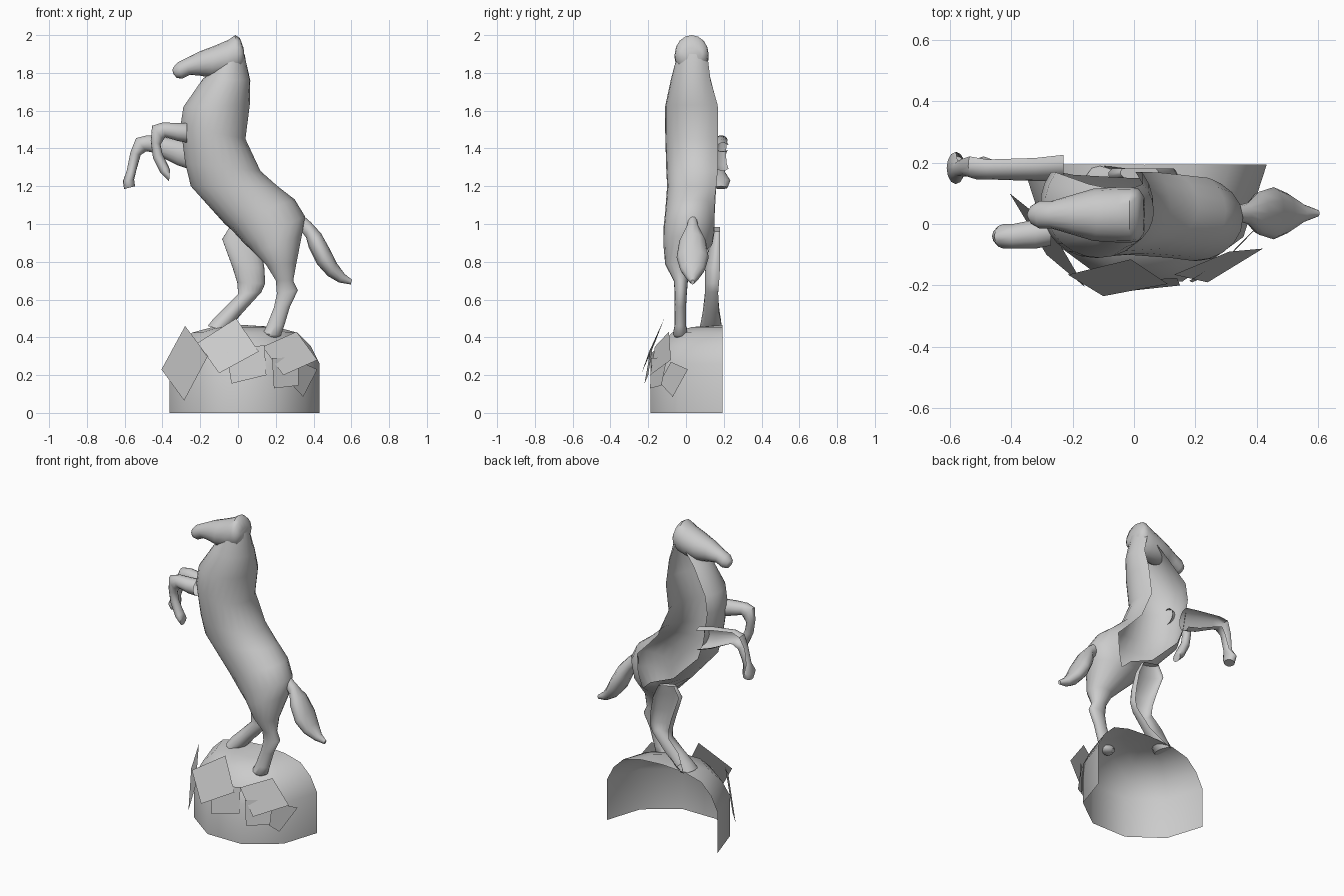
import bpy, bmesh, math


def make_object(name, bm, smooth=True):
    mesh = bpy.data.meshes.new(name)
    bm.to_mesh(mesh)
    bm.free()
    ob = bpy.data.objects.new(name, mesh)
    bpy.context.collection.objects.link(ob)
    if smooth:
        bpy.ops.object.select_all(action='DESELECT')
        ob.select_set(True)
        bpy.context.view_layer.objects.active = ob
        bpy.ops.object.shade_smooth_by_angle(angle=math.radians(50))
    return ob


def loft(name, rows, n=16, caps=(True, True), wrap=math.pi / 2):
    """Rows: edge 1 (x, z), edge 2 (x, z), y min, y max, optional wrap angle.
    A wrap below 90 degrees leaves the section open towards +y."""
    bm = bmesh.new()
    rings = []
    for x1, z1, x2, z2, y0, y1, *own_wrap in rows:
        g = own_wrap[0] if own_wrap else wrap
        d = (y1 - y0) / (1 + math.sin(g))
        ring = []
        for i in range(n + 1):
            a = -g + (math.pi + 2 * g) * i / n
            c = math.cos(a)
            ring.append(bm.verts.new(((x1 + x2) / 2 + (x1 - x2) / 2 * c,
                                      y0 + d - d * math.sin(a),
                                      (z1 + z2) / 2 + (z1 - z2) / 2 * c)))
        rings.append(ring)
    for r, s in zip(rings, rings[1:]):
        for i in range(n):
            bm.faces.new((r[i], r[i + 1], s[i + 1], s[i]))
    for ring, cap in ((rings[0], caps[0]), (rings[-1], caps[1])):
        if cap:
            bm.faces.new(ring)
    bmesh.ops.remove_doubles(bm, verts=bm.verts, dist=0.0005)
    bmesh.ops.recalc_face_normals(bm, faces=bm.faces)
    return make_object(name, bm)


# Neck, trunk and near hind leg: a shell left open along its back (+y) side
loft("body", [
    (0.035, 1.90, -0.12, 1.82, -0.055, 0.115, 1.1),
    (0.065, 1.76, -0.185, 1.77, -0.08, 0.13, 0.8),
    (0.063, 1.63, -0.29, 1.62, -0.11, 0.168, 0.65),
    (0.04, 1.45, -0.305, 1.52, -0.11, 0.17, 0.65),
    (0.12, 1.28, -0.28, 1.32, -0.105, 0.168, 0.65),
    (0.21, 1.20, -0.25, 1.20, -0.10, 0.16, 0.7),
    (0.30, 1.13, -0.07, 1.00, -0.11, 0.15, 0.8),
    (0.355, 1.04, 0.03, 0.90, -0.12, 0.15, 1.3),
    (0.34, 0.94, 0.08, 0.85, -0.12, 0.14),
    (0.31, 0.79, 0.15, 0.78, -0.11, 0.03),
    (0.293, 0.70, 0.20, 0.70, -0.065, 0.01),
    (0.318, 0.65, 0.205, 0.63, -0.06, 0.005),
    (0.275, 0.56, 0.19, 0.56, -0.06, 0.0),
    (0.245, 0.46, 0.155, 0.47, -0.06, 0.0),
    (0.228, 0.41, 0.13, 0.42, -0.07, 0.01),
    (0.20, 0.395, 0.145, 0.40, -0.055, -0.005),
], n=18, caps=(False, True))

# Head, rising to the laid-back ears at the top
loft("head", [
    (0.03, 1.93, 0.035, 1.87, -0.03, 0.09),
    (0.01, 1.985, 0.02, 1.82, -0.055, 0.115),
    (-0.015, 2.0, -0.005, 1.795, -0.06, 0.12),
    (-0.05, 1.975, -0.06, 1.78, -0.06, 0.12),
    (-0.12, 1.945, -0.145, 1.775, -0.055, 0.115),
    (-0.20, 1.915, -0.20, 1.785, -0.035, 0.095),
    (-0.28, 1.875, -0.255, 1.79, -0.015, 0.075),
    (-0.32, 1.855, -0.295, 1.77, -0.015, 0.075),
    (-0.342, 1.83, -0.325, 1.773, 0.0, 0.06),
    (-0.348, 1.815, -0.342, 1.795, 0.02, 0.04),
])

# Tail
loft("tail", [
    (0.345, 1.045, 0.325, 0.97, 0.01, 0.06),
    (0.385, 1.01, 0.36, 0.93, 0.0, 0.07),
    (0.44, 0.95, 0.375, 0.875, -0.035, 0.105),
    (0.49, 0.86, 0.42, 0.785, -0.05, 0.12),
    (0.525, 0.79, 0.475, 0.725, -0.03, 0.10),
    (0.565, 0.735, 0.535, 0.69, 0.005, 0.065),
    (0.604, 0.705, 0.597, 0.68, 0.025, 0.045),
], n=12, caps=(False, True))

# Front legs, the far one hollow at the back
loft("near_front_leg", [
    (-0.27, 1.535, -0.27, 1.43, -0.07, 0.03),
    (-0.32, 1.535, -0.32, 1.44, -0.08, 0.015),
    (-0.40, 1.537, -0.385, 1.46, -0.08, 0.0),
    (-0.455, 1.52, -0.395, 1.445, -0.08, 0.0),
    (-0.462, 1.44, -0.41, 1.42, -0.07, -0.01),
    (-0.45, 1.35, -0.40, 1.37, -0.065, -0.015),
    (-0.41, 1.27, -0.365, 1.30, -0.075, -0.01),
    (-0.365, 1.225, -0.36, 1.285, -0.075, -0.01),
], n=12, caps=(False, True))
loft("far_front_leg", [
    (-0.23, 1.43, -0.23, 1.28, 0.14, 0.225),
    (-0.32, 1.45, -0.32, 1.31, 0.14, 0.215),
    (-0.48, 1.47, -0.46, 1.38, 0.145, 0.21),
    (-0.54, 1.455, -0.485, 1.385, 0.145, 0.22),
    (-0.57, 1.38, -0.515, 1.365, 0.155, 0.21),
    (-0.59, 1.28, -0.54, 1.275, 0.155, 0.205, 1.2),
    (-0.61, 1.225, -0.55, 1.235, 0.13, 0.235, 1.57),
    (-0.603, 1.185, -0.545, 1.20, 0.15, 0.22, 1.57),
], n=12, caps=(False, True), wrap=0.6)

# Far hind leg, hollow at the back
loft("far_hind_leg", [
    (-0.045, 0.985, 0.08, 0.96, 0.14, 0.18),
    (-0.085, 0.92, 0.12, 0.88, 0.125, 0.18),
    (-0.03, 0.77, 0.14, 0.77, 0.10, 0.18),
    (-0.005, 0.69, 0.145, 0.685, 0.10, 0.175),
    (0.0, 0.63, 0.125, 0.64, 0.10, 0.17),
    (-0.07, 0.56, 0.025, 0.53, 0.09, 0.175),
    (-0.13, 0.50, -0.02, 0.475, 0.08, 0.185, 1.2),
    (-0.16, 0.46, -0.07, 0.435, 0.07, 0.19, 1.57),
], n=12, wrap=0.5)

# Half-round rock base, open at the back and underneath
bm = bmesh.new()
rows = []
for s, z in ((1, 0), (1, 0.26), (0.88, 0.355), (0.70, 0.425), (0.42, 0.455), (0.001, 0.465)):
    rows.append([bm.verts.new((0.035 - 0.397 * s * math.cos(math.pi * i / 5),
                               0.193 - 0.40 * s * math.sin(math.pi * i / 5), z))
                 for i in range(6)])
for r, s in zip(rows, rows[1:]):
    for i in range(5):
        bm.faces.new((r[i], r[i + 1], s[i + 1], s[i]))
make_object("rock_base", bm)

# Flat rock slabs leaning on the front
slabs = [
    ((-0.28, 0.0, 0.46), (-0.16, -0.205, 0.30), (-0.285, -0.10, 0.065), (-0.405, 0.10, 0.23)),
    ((-0.01, -0.115, 0.50), (0.11, -0.195, 0.325), (-0.10, -0.235, 0.21), (-0.215, -0.165, 0.37)),
    ((-0.06, -0.19, 0.32), (0.14, -0.175, 0.36), (0.15, -0.20, 0.20), (-0.035, -0.22, 0.155)),
    ((0.13, -0.165, 0.35), (0.31, -0.09, 0.43), (0.42, -0.08, 0.28), (0.24, -0.19, 0.20)),
    ((0.18, -0.185, 0.29), (0.32, -0.10, 0.295), (0.32, -0.13, 0.145), (0.19, -0.19, 0.13)),
    ((0.42, 0.01, 0.23), (0.345, -0.07, 0.085), (0.275, -0.14, 0.16), (0.33, -0.08, 0.27)),
]
for k, corners in enumerate(slabs):
    bm = bmesh.new()
    bm.faces.new([bm.verts.new(c) for c in corners])
    bmesh.ops.recalc_face_normals(bm, faces=bm.faces)
    make_object("rock_slab_%d" % (k + 1), bm, smooth=False)
